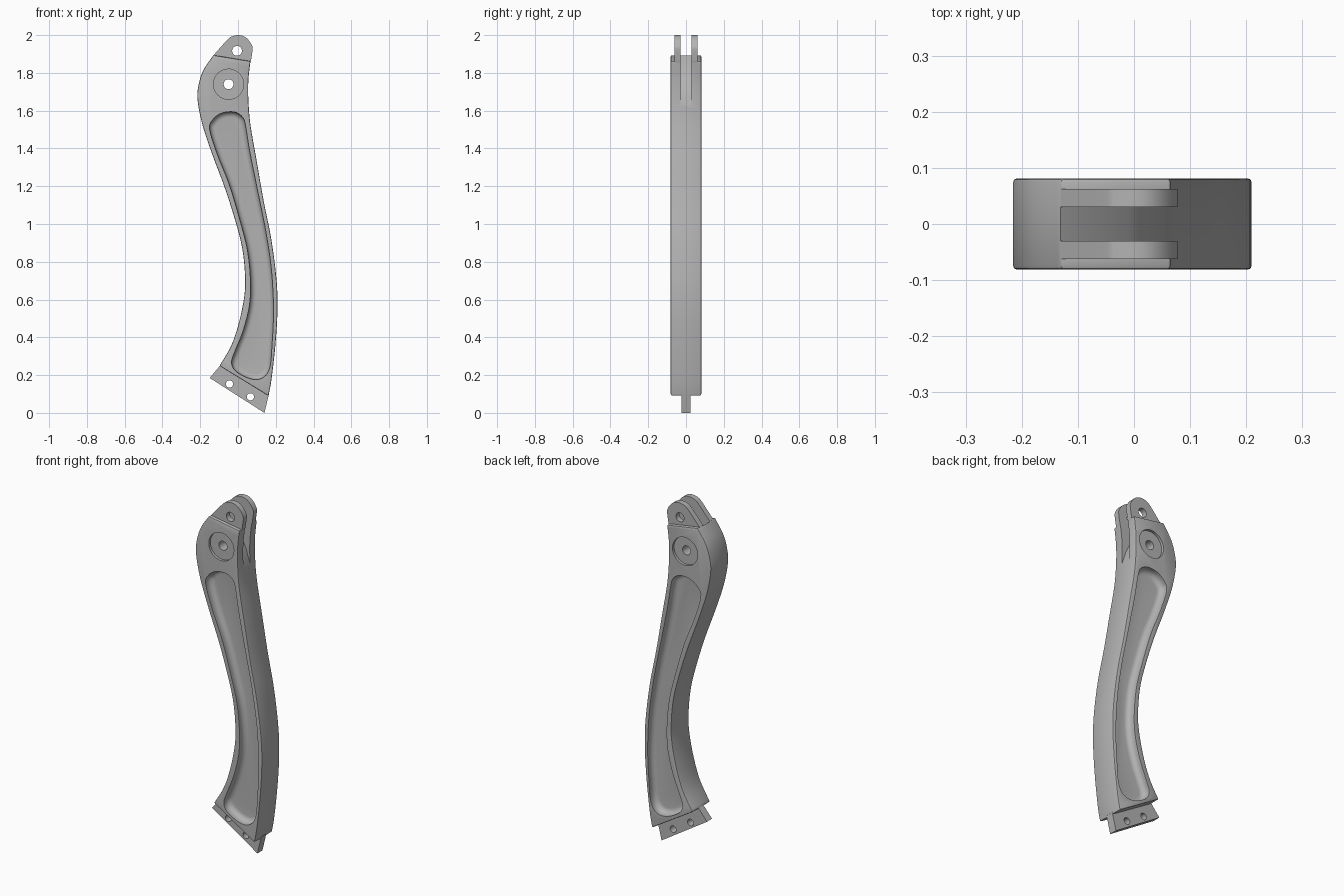
import bpy, bmesh, math
from mathutils import Vector

if "Cube" in bpy.data.objects:
    bpy.data.objects.remove(bpy.data.objects["Cube"], do_unlink=True)

grey = bpy.data.materials.new("machined grey")
grey.use_nodes = True
grey.diffuse_color = (0.45, 0.45, 0.45, 1)
grey.node_tree.nodes["Principled BSDF"].inputs["Base Color"].default_value = grey.diffuse_color


def smooth_path(points, steps=5, closed=False):
    """Catmull-Rom curve through (x, z) points."""
    pts = [Vector(p) for p in points]
    n = len(pts)
    out = []
    for i in range(n if closed else n - 1):
        if closed:
            a, b, c, d = (pts[(i + k) % n] for k in (-1, 0, 1, 2))
        else:
            a, b, c, d = (pts[min(max(i + k, 0), n - 1)] for k in (-1, 0, 1, 2))
        for s in range(steps):
            t = s / steps
            out.append(0.5 * (2 * b + (c - a) * t + (2 * a - 5 * b + 4 * c - d) * t ** 2
                              + (3 * b - a - 3 * c + d) * t ** 3))
    return out if closed else out + [pts[-1]]


def inset(loop, amount):
    """Move a clockwise loop inward along its normals."""
    n = len(loop)
    out = []
    for i, p in enumerate(loop):
        t = (loop[(i + 1) % n] - loop[i - 1]).normalized()
        out.append(p + Vector((t.y, -t.x)) * amount)
    return out


def loft(name, rings):
    """Solid skinned through (loop, y) rings."""
    bm = bmesh.new()
    loops = [[bm.verts.new((p[0], y, p[1])) for p in loop] for loop, y in rings]
    n = len(loops[0])
    for a, b in zip(loops, loops[1:]):
        for i in range(n):
            j = (i + 1) % n
            bm.faces.new((a[i], a[j], b[j], b[i]))
    bm.faces.new(loops[0])
    bm.faces.new(loops[-1])
    bmesh.ops.recalc_face_normals(bm, faces=bm.faces)
    mesh = bpy.data.meshes.new(name)
    bm.to_mesh(mesh)
    bm.free()
    mesh.materials.append(grey)
    obj = bpy.data.objects.new(name, mesh)
    bpy.context.collection.objects.link(obj)
    return obj


def prism(name, loop, y0, y1):
    return loft(name, [(loop, y0), (loop, y1)])


def disc(x, z, r, sides=40):
    return [Vector((x + r * math.cos(2 * math.pi * i / sides),
                    z + r * math.sin(2 * math.pi * i / sides))) for i in range(sides)]


def bake(obj):
    mesh = bpy.data.meshes.new_from_object(obj.evaluated_get(bpy.context.evaluated_depsgraph_get()))
    obj.modifiers.clear()
    obj.data = mesh


def combine(obj, other, operation="DIFFERENCE"):
    mod = obj.modifiers.new("boolean", "BOOLEAN")
    mod.object, mod.operation, mod.solver = other, operation, "EXACT"
    bake(obj)
    bpy.data.objects.remove(other, do_unlink=True)


# Main curved arm, clockwise from the lower left shoulder
left_edge = smooth_path([(-.098, .249), (-.034, .36), (.008, .49), (.034, .624), (.037, .73),
                         (.024, .862), (-.008, .995), (-.066, 1.18), (-.135, 1.365),
                         (-.188, 1.524), (-.214, 1.656), (-.209, 1.735), (-.183, 1.815),
                         (-.13, 1.894)])
right_edge = smooth_path([(.066, 1.862), (.055, 1.762), (.055, 1.656), (.066, 1.524),
                          (.098, 1.339), (.135, 1.127), (.177, .915), (.204, .704),
                          (.209, .545), (.198, .36), (.177, .175), (.161, .09)])
arm = prism("curved_arm", left_edge + right_edge, -.081, .081)
bevel = arm.modifiers.new("edge rounding", "BEVEL")
bevel.width, bevel.segments = .006, 2
bevel.limit_method, bevel.angle_limit = "ANGLE", math.radians(60)
bake(arm)

# Rounded lug on top, later split into a fork
crown = smooth_path([(-.13, 1.893), (-.055, 1.977), (-.03, 1.994), (0, 2), (.03, 1.994),
                     (.055, 1.975), (.074, 1.945), (.077, 1.92), (.068, 1.862)])
combine(arm, prism("lug", crown + [Vector((.045, 1.8)), Vector((-.1, 1.82))], -.062, .062), "UNION")

# Mounting tab at the foot
tab = [(-.15, .185), (-.085, .262), (-.05, .27), (.14, .15), (.164, .1), (.14, 0)]
combine(arm, prism("tab", tab, -.023, .023), "UNION")

# Slot between the fork prongs, open at the top and on one side
slot = [(-.16, 1.915), (-.01, 1.79), (.03, 1.71), (.065, 1.6), (.2, 1.6), (.2, 2.1), (-.16, 2.1)]
combine(arm, prism("slot_cutter", slot, -.03, .03))

# Long filleted pockets and shallow round seats on both faces
pocket = smooth_path([(-.15, 1.5), (-.135, 1.55), (-.087, 1.587), (-.02, 1.593), (.024, 1.566),
                      (.04, 1.519), (.061, 1.39), (.103, 1.18), (.146, .968), (.177, .757),
                      (.188, .545), (.18, .36), (.167, .235), (.124, .182), (.061, .182),
                      (-.013, .222), (-.034, .27), (-.013, .333), (.029, .44), (.061, .571),
                      (.066, .704), (.05, .862), (.013, 1.01), (-.045, 1.206), (-.108, 1.365)],
                     4, True)
depth, fillet = .045, .03
for side in (-1, 1):
    rings = [(pocket, side * .1)]
    for k in range(7):
        a = math.radians(15 * k)
        rings.append((inset(pocket, fillet * (1 - math.cos(a))),
                      side * (.081 - depth + fillet * (1 - math.sin(a)))))
    combine(arm, loft("pocket_cutter", rings))
    combine(arm, prism("seat_cutter", disc(-.05, 1.74, .08), side * .066, side * .1))

# Through holes: fork pin, pivot and two tab bolts
for x, z, r in ((-.005, 1.917, .026), (-.05, 1.74, .026), (-.045, .153, .019), (.066, .085, .019)):
    combine(arm, prism("hole_cutter", disc(x, z, r, 28), -.2, .2))

bpy.ops.object.select_all(action="DESELECT")
arm.select_set(True)
bpy.context.view_layer.objects.active = arm
bpy.ops.object.shade_smooth_by_angle(angle=math.radians(30))
